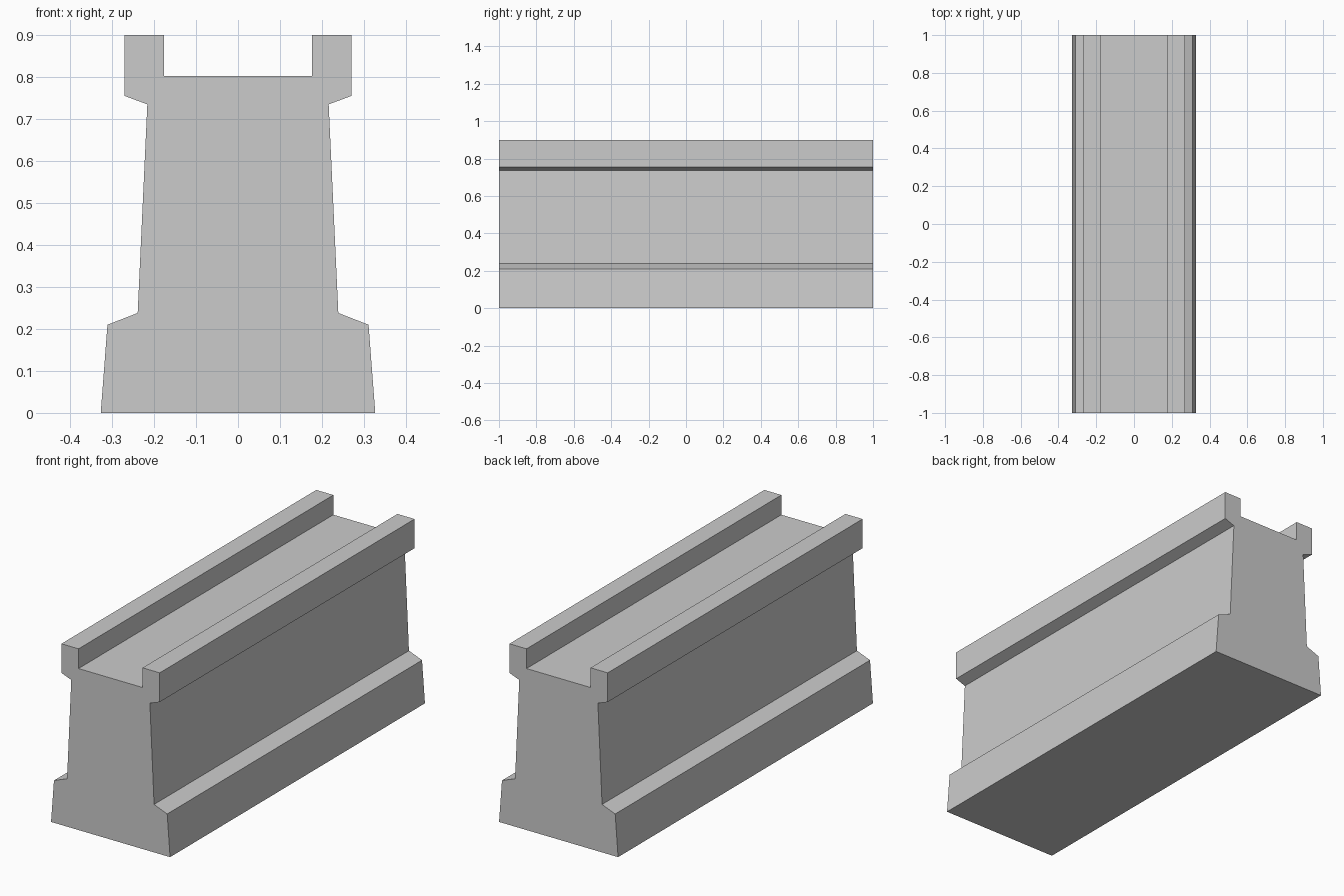
import bpy
import bmesh

if "Cube" in bpy.data.objects:
    bpy.data.objects.remove(bpy.data.objects["Cube"])

LENGTH = 2.0

# Right half of the cross-section (x, z), from the foot up to the channel floor
half = [
    (0.327, 0.0), (0.311, 0.21),      # sloped plinth
    (0.239, 0.238), (0.216, 0.735),   # tapered wall
    (0.270, 0.755), (0.270, 0.90),    # overhanging parapet
    (0.176, 0.90), (0.176, 0.802),    # inner face down to walkway
]
profile = half + [(-x, z) for x, z in reversed(half)]

# Sweep the cross-section along y
bm = bmesh.new()
face = bm.faces.new([bm.verts.new((x, -LENGTH / 2, z)) for x, z in profile])
swept = bmesh.ops.extrude_face_region(bm, geom=[face], use_keep_orig=True)
verts = [g for g in swept["geom"] if isinstance(g, bmesh.types.BMVert)]
bmesh.ops.translate(bm, verts=verts, vec=(0, LENGTH, 0))
bmesh.ops.recalc_face_normals(bm, faces=bm.faces)

mesh = bpy.data.meshes.new("rampart_wall")
bm.to_mesh(mesh)
bm.free()
wall = bpy.data.objects.new("rampart_wall", mesh)
bpy.context.collection.objects.link(wall)
